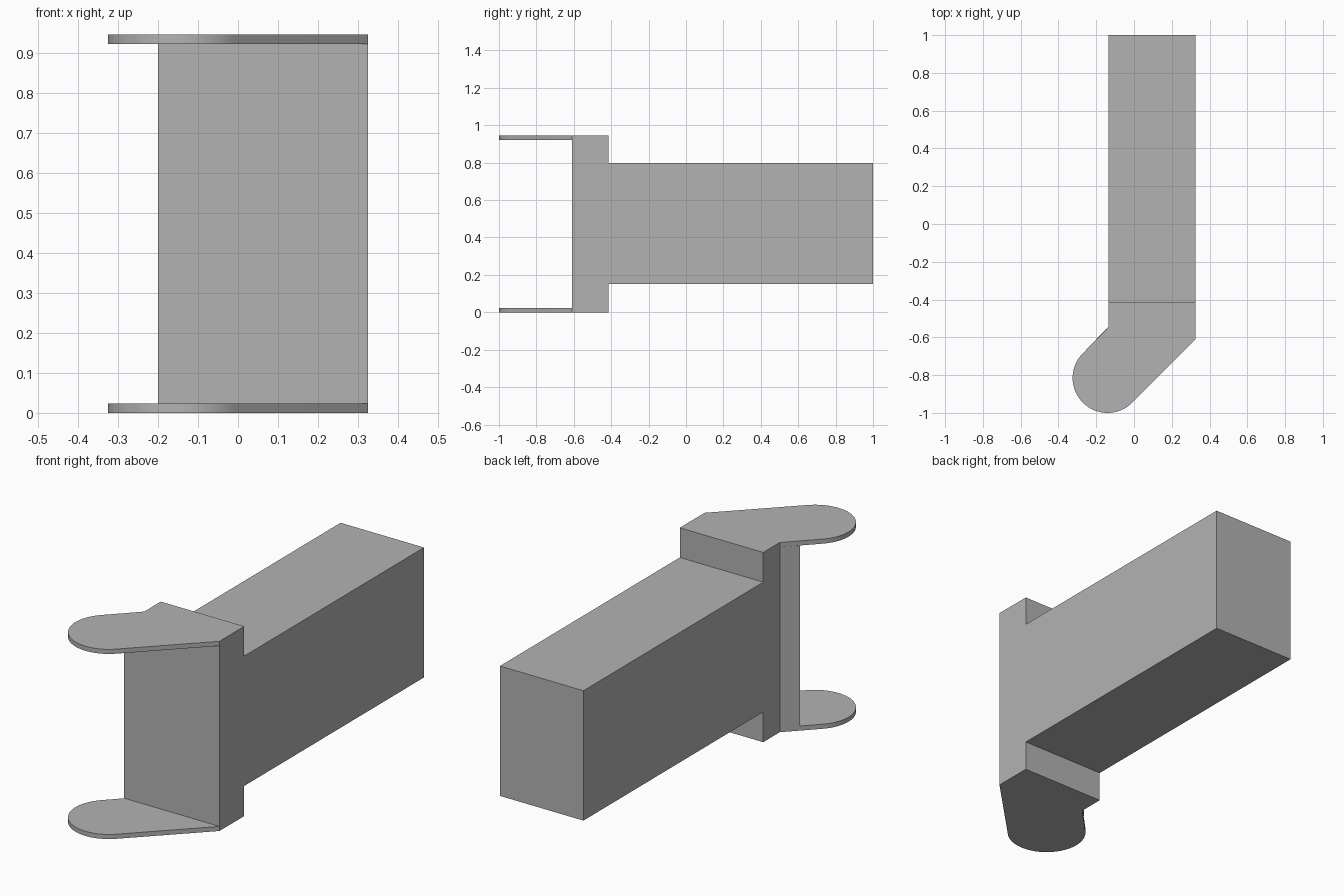
import bpy
import bmesh
import math
from mathutils import Vector

cube = bpy.data.objects.get("Cube")
if cube:
    bpy.data.objects.remove(cube, do_unlink=True)

grey = bpy.data.materials.new("plain grey")
grey.use_nodes = True
COLOUR = (0.45, 0.45, 0.45, 1)
grey.diffuse_color = COLOUR
grey.node_tree.nodes["Principled BSDF"].inputs["Base Color"].default_value = COLOUR

HEIGHT, PLATE = 0.945, 0.023
RIGHT, LEFT = 0.325, -0.135
NECK_BACK, NECK_FRONT = -0.415, -0.61


def prism(name, outline, z0, z1):
    """Extrude a flat outline from z0 up to z1."""
    bm = bmesh.new()
    face = bm.faces.new([bm.verts.new((x, y, z0)) for x, y in outline])
    top = bmesh.ops.extrude_face_region(bm, geom=[face])["geom"]
    verts = [v for v in top if isinstance(v, bmesh.types.BMVert)]
    bmesh.ops.translate(bm, verts=verts, vec=(0, 0, z1 - z0))
    bmesh.ops.recalc_face_normals(bm, faces=bm.faces)
    mesh = bpy.data.meshes.new(name)
    bm.to_mesh(mesh)
    bm.free()
    mesh.materials.append(grey)
    obj = bpy.data.objects.new(name, mesh)
    bpy.context.collection.objects.link(obj)
    return obj


# Hinge plate outline: angled tab with a round end
centre, radius, steps = Vector((-0.14, -0.815)), 0.185, 40
arc = []
for i in range(steps + 1):
    a = math.radians(135 + 180 * i / steps)
    arc.append(centre + radius * Vector((math.cos(a), math.sin(a))))
plate = [(RIGHT, NECK_FRONT), (RIGHT, NECK_BACK), (LEFT, NECK_BACK), (LEFT, -0.545)] + arc

# Upright neck between the plates
neck = [(RIGHT, NECK_FRONT), (RIGHT, NECK_BACK), (LEFT, NECK_BACK),
        (LEFT, -0.545), (-0.2, NECK_FRONT)]
bracket = prism("hinge_bracket", neck, PLATE, HEIGHT - PLATE)

# Long arm and the two plates, welded to the neck
arm = [(LEFT, NECK_BACK), (RIGHT, NECK_BACK), (RIGHT, 1), (LEFT, 1)]
parts = [prism("bottom_plate", plate, 0, PLATE),
         prism("top_plate", plate, HEIGHT - PLATE, HEIGHT),
         prism("arm", arm, 0.15, 0.797)]

bpy.ops.object.select_all(action="DESELECT")
bpy.context.view_layer.objects.active = bracket
bracket.select_set(True)
for part in parts:
    weld = bracket.modifiers.new("weld", "BOOLEAN")
    weld.operation = "UNION"
    weld.solver = "EXACT"
    weld.object = part
    bpy.ops.object.modifier_apply(modifier=weld.name)
    bpy.data.objects.remove(part, do_unlink=True)

# Merge coplanar faces and shade the round rims smoothly
bm = bmesh.new()
bm.from_mesh(bracket.data)
bmesh.ops.remove_doubles(bm, verts=bm.verts, dist=0.0005)
bmesh.ops.dissolve_limit(bm, angle_limit=math.radians(1), verts=bm.verts, edges=bm.edges)
bm.to_mesh(bracket.data)
bm.free()
bpy.ops.object.shade_smooth_by_angle(angle=math.radians(30))
